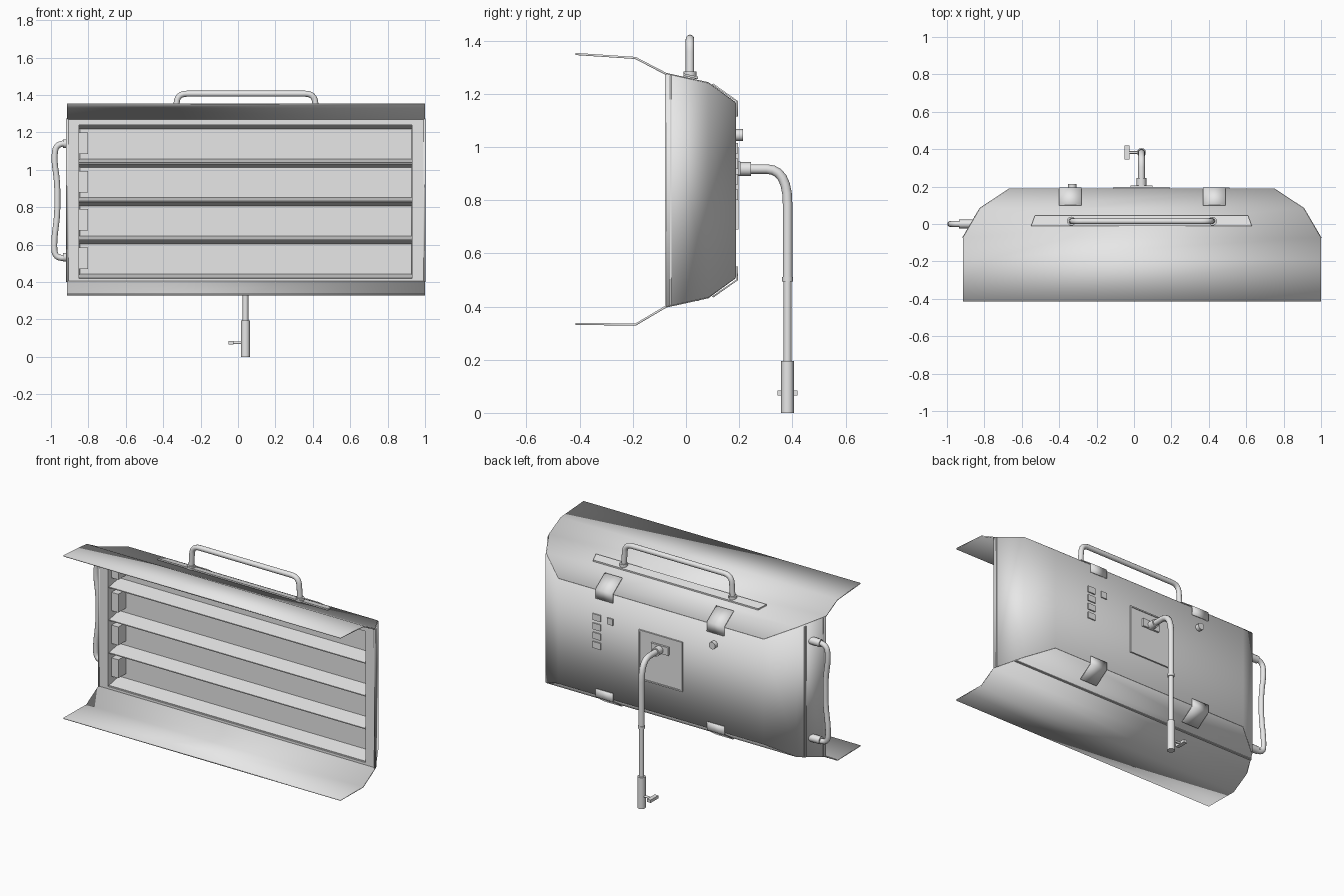
import bpy, bmesh, math
from mathutils import Vector

if "Cube" in bpy.data.objects:
    bpy.data.objects.remove(bpy.data.objects["Cube"], do_unlink=True)

grey = bpy.data.materials.new("light_grey")
grey.use_nodes = True
grey.diffuse_color = (0.8, 0.8, 0.8, 1)
grey.node_tree.nodes["Principled BSDF"].inputs["Base Color"].default_value = (0.8, 0.8, 0.8, 1)

CX = 0.042  # centre of the lamp housing


def finish(ob, angle=40):
    ob.data.materials.clear()
    ob.data.materials.append(grey)
    bpy.ops.object.select_all(action='DESELECT')
    ob.select_set(True)
    bpy.context.view_layer.objects.active = ob
    bpy.ops.object.shade_smooth_by_angle(angle=math.radians(angle))
    return ob


def from_bmesh(name, bm, angle=40):
    bmesh.ops.recalc_face_normals(bm, faces=bm.faces[:])
    me = bpy.data.meshes.new(name)
    bm.to_mesh(me)
    bm.free()
    ob = bpy.data.objects.new(name, me)
    bpy.context.collection.objects.link(ob)
    return finish(ob, angle)


def sheet(name, rows, thick=0.008, angle=40):
    """Thin folded sheet lofted through rows of points."""
    bm = bmesh.new()
    grid = [[bm.verts.new(p) for p in row] for row in rows]
    for a, b in zip(grid, grid[1:]):
        for i in range(len(a) - 1):
            bm.faces.new((a[i], a[i + 1], b[i + 1], b[i]))
    ob = from_bmesh(name, bm, angle)
    mod = ob.modifiers.new("thickness", 'SOLIDIFY')
    mod.thickness = thick
    mod.offset = 0
    return ob


def box(name, x, y, z):
    bm = bmesh.new()
    bmesh.ops.create_cube(bm, size=1)
    for v in bm.verts:
        v.co = [lo + (c + 0.5) * (hi - lo) for c, (lo, hi) in zip(v.co, (x, y, z))]
    return from_bmesh(name, bm)


def prism(name, profile, x0, x1):
    """Profile in y and z, extruded along x."""
    bm = bmesh.new()
    ends = [[bm.verts.new((x, y, z)) for y, z in profile] for x in (x0, x1)]
    n = len(profile)
    bm.faces.new(ends[0])
    bm.faces.new(ends[1])
    for i in range(n):
        j = (i + 1) % n
        bm.faces.new((ends[0][i], ends[0][j], ends[1][j], ends[1][i]))
    return from_bmesh(name, bm, 30)


def tube(name, points, radius, bend=0.04):
    """Round tube along a path with rounded corners."""
    pts = [Vector(p) for p in points]
    path = [pts[0]]
    for a, b, c in zip(pts, pts[1:], pts[2:]):
        p = b + (a - b).normalized() * min(bend, (a - b).length * 0.49)
        q = b + (c - b).normalized() * min(bend, (c - b).length * 0.49)
        for k in range(7):
            t = k / 6
            path.append(p * (1 - t) ** 2 + b * 2 * t * (1 - t) + q * t * t)
    path.append(pts[-1])
    cu = bpy.data.curves.new(name, 'CURVE')
    cu.dimensions = '3D'
    cu.bevel_depth = radius
    cu.bevel_resolution = 4
    cu.use_fill_caps = True
    sp = cu.splines.new('POLY')
    sp.points.add(len(path) - 1)
    for pt, co in zip(sp.points, path):
        pt.co = (*co, 1)
    ob = bpy.data.objects.new(name, cu)
    bpy.context.collection.objects.link(ob)
    bpy.ops.object.select_all(action='DESELECT')
    ob.select_set(True)
    bpy.context.view_layer.objects.active = ob
    bpy.ops.object.convert(target='MESH')
    return finish(bpy.context.object)


# Housing: rows of (y, half width, bottom z, top z)
flap_rows = [(-0.415, 0.957, 0.335, 1.35), (-0.19, 0.957, 0.332, 1.335)]
body_rows = [(-0.075, 0.957, 0.4, 1.275), (0.083, 0.865, 0.435, 1.24), (0.185, 0.71, 0.51, 1.165)]
for label, k in (("top_flap", 3), ("bottom_flap", 2)):
    sheet(label, [[(CX - r[1], r[0], r[k]), (CX + r[1], r[0], r[k])]
                  for r in flap_rows + body_rows])
outline = [(CX - w, y, lo, hi) for y, w, lo, hi in body_rows]
outline += [(CX + w, y, lo, hi) for y, w, lo, hi in reversed(body_rows)]
sheet("back_shell", [[(x, y, lo), (x, y, hi)] for x, y, lo, hi in outline])

# Front frame and recessed reflector
X0, X1, Z0, Z1 = -0.85, 0.93, 0.42, 1.24
FRONT, BACK = -0.07, 0.04
box("frame_right", (-0.91, X0), (FRONT, -0.055), (0.405, 1.27))
box("frame_left", (X1, 0.995), (FRONT, -0.055), (0.405, 1.27))
box("frame_bottom", (X0, X1), (FRONT, -0.055), (0.405, Z0))
box("frame_top", (X0, X1), (FRONT, -0.055), (Z1, 1.27))
box("recess_wall_right", (X0 - 0.006, X0), (-0.06, BACK), (Z0, Z1))
box("recess_wall_left", (X1, X1 + 0.006), (-0.06, BACK), (Z0, Z1))
box("reflector_panel", (X0, X1), (BACK, BACK + 0.008), (Z0, Z1))

# Wedge shaped dividers and the lamp sockets between them
pitch = (Z1 - Z0) / 4
for i in range(5):
    z = Z0 + pitch * i
    up, down = (0.022 if i < 4 else 0), (0.022 if i else 0)
    prism(f"divider_{i + 1}", [(-0.06, z - 0.003 * (i > 0)), (-0.06, z + 0.003 * (i < 4)),
                               (BACK, z + up), (BACK, z - down)], X0, X1)
    if i < 4:
        box(f"lamp_socket_{i + 1}", (X0, -0.803), (-0.035, BACK), (z + 0.05, z + 0.165))

# Top handle on its base plate
bm = bmesh.new()
bm.faces.new([bm.verts.new(p) for p in ((-0.55, -0.01, 1.268), (0.63, -0.01, 1.268),
                                        (0.61, 0.045, 1.256), (-0.53, 0.045, 1.256))])
plate = bmesh.ops.extrude_face_region(bm, geom=bm.faces[:])
for v in plate["geom"]:
    if isinstance(v, bmesh.types.BMVert):
        v.co.z += 0.009
from_bmesh("top_handle_base", bm)
tube("top_handle", [(-0.335, 0.015, 1.25), (-0.325, 0.015, 1.407),
                    (0.41, 0.015, 1.407), (0.42, 0.015, 1.25)], 0.016, 0.05)
for x in (-0.335, 0.42):
    tube("top_handle_collar", [(x, 0.015, 1.255), (x, 0.015, 1.285)], 0.024)

# Side handle
tube("side_handle", [(-0.87, 0, 1.14), (-0.972, 0, 1.142), (-0.984, 0, 1.06), (-0.966, 0, 0.93),
                     (-0.966, 0, 0.76), (-0.984, 0, 0.62), (-0.98, 0, 0.525),
                     (-0.87, 0, 0.535)], 0.016, 0.05)
for z in (1.14, 0.533):
    tube("side_handle_collar", [(-0.86, 0, z), (-0.935, 0, z)], 0.023)

# Folded clips on the back edges
for x in (-0.34, 0.43):
    for label, prof in (("top_clip", [(0.192, 1.115), (0.192, 1.172), (0.1, 1.237)]),
                        ("bottom_clip", [(0.192, 0.55), (0.192, 0.5), (0.1, 0.436)])):
        sheet(label, [[(x - 0.06, y, z), (x + 0.06, y, z)] for y, z in prof], 0.006, 20)

# Back controls
for i in range(4):
    z = 0.995 - 0.058 * i
    box(f"switch_{i + 1}", (0.455, 0.51), (0.18, 0.196), (z - 0.02, z + 0.02))
box("side_switch", (0.37, 0.41), (0.18, 0.196), (0.975, 1.015))
tube("dial", [(-0.33, 0.18, 1.045), (-0.33, 0.215, 1.045)], 0.022)

# Mount plate with raised rim
box("mount_plate", (-0.11, 0.19), (0.185, 0.193), (0.69, 1.0))
for x in (-0.11, 0.182):
    box("mount_rim_upright", (x, x + 0.008), (0.185, 0.198), (0.69, 1.0))
for z in (0.69, 0.992):
    box("mount_rim_bar", (-0.11, 0.19), (0.185, 0.198), (z, z + 0.008))
box("mount_block", (-0.02, 0.1), (0.19, 0.205), (0.895, 0.945))
tube("mount_joint", [(0.04, 0.195, 0.917), (0.04, 0.245, 0.917)], 0.026)

# Bent pole, collar, socket and clamp screw
tube("pole_upper", [(0.04, 0.22, 0.917), (0.04, 0.382, 0.917), (0.04, 0.382, 0.5)], 0.018, 0.13)
tube("pole_lower", [(0.04, 0.382, 0.51), (0.04, 0.382, 0.18)], 0.015)
tube("pole_collar", [(0.04, 0.382, 0.495), (0.04, 0.382, 0.512)], 0.02)
tube("pole_socket", [(0.04, 0.382, 0), (0.04, 0.382, 0.195)], 0.024)
tube("clamp_screw", [(0.03, 0.382, 0.075), (-0.03, 0.382, 0.075)], 0.007)
box("clamp_grip", (-0.05, -0.025), (0.345, 0.42), (0.066, 0.084))
